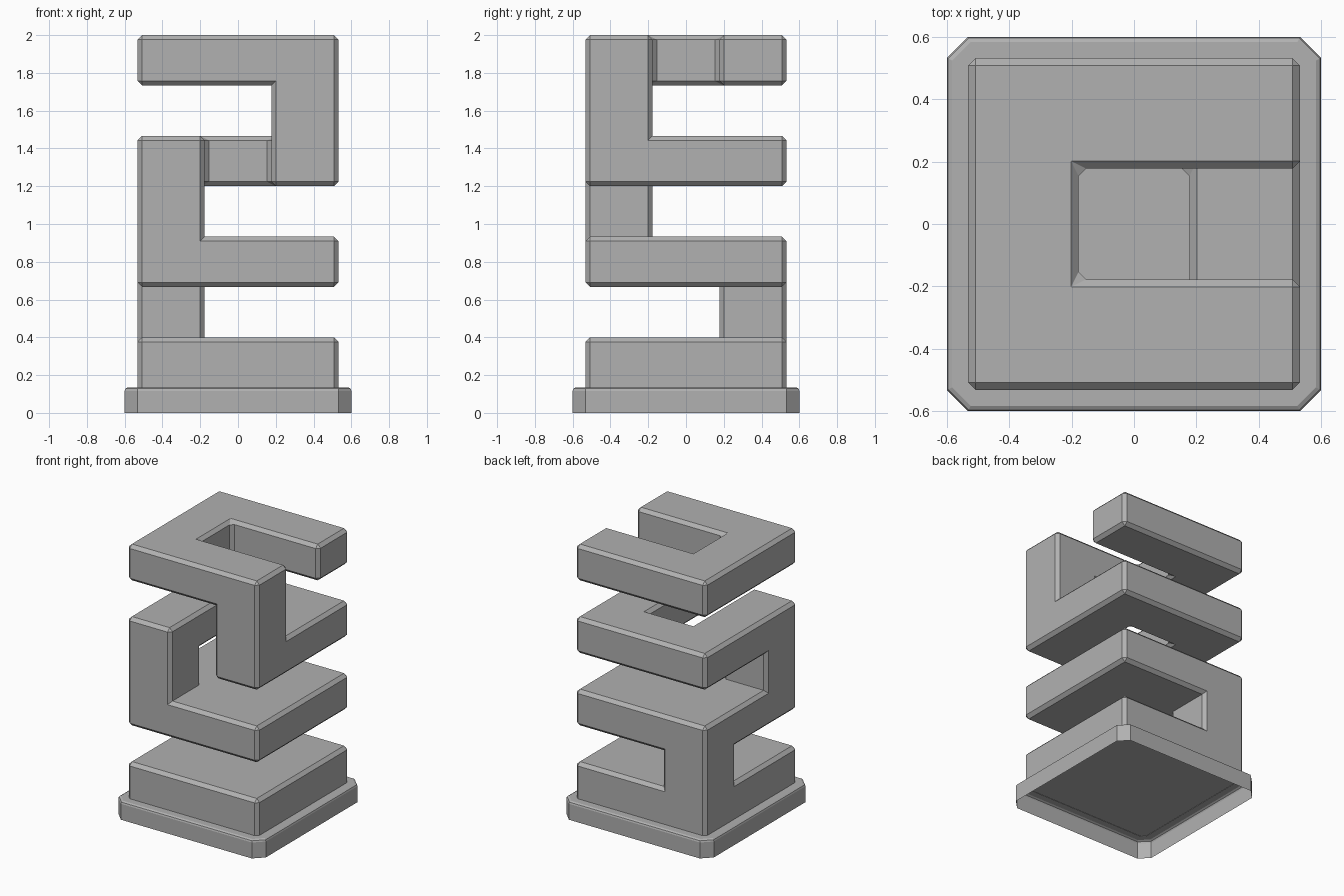
import bpy, bmesh
from mathutils import Vector

if "Cube" in bpy.data.objects:
    bpy.data.objects.remove(bpy.data.objects["Cube"])

GREY = bpy.data.materials.new("dark_grey")
GREY.diffuse_color = (0.44, 0.44, 0.44, 1)
GREY.use_nodes = True
GREY.node_tree.nodes["Principled BSDF"].inputs["Base Color"].default_value = GREY.diffuse_color


def finish(bm, name):
    mesh = bpy.data.meshes.new(name)
    bm.to_mesh(mesh)
    bm.free()
    mesh.materials.append(GREY)
    obj = bpy.data.objects.new(name, mesh)
    bpy.context.collection.objects.link(obj)
    return obj


# Plinth: square with cut corners, bevelled rim, open underneath
def ring(bm, half, cut, z):
    a, b = half, half - cut
    pts = [(b, -a), (a, -b), (a, b), (b, a), (-b, a), (-a, b), (-a, -b), (-b, -a)]
    return [bm.verts.new((x, y, z)) for x, y in pts]


bm = bmesh.new()
rings = [ring(bm, h, c, z) for h, c, z in
         [(0.6, 0.067, 0), (0.6, 0.067, 0.117), (0.596, 0.065, 0.128), (0.584, 0.06, 0.135)]]
for lo, hi in zip(rings, rings[1:]):
    for i in range(8):
        j = (i + 1) % 8
        bm.faces.new((lo[i], lo[j], hi[j], hi[i]))
bm.faces.new(rings[-1])
finish(bm, "plinth")

# Tower: one winding block on a 3 x 3 x 7 grid (rows run front to back)
FULL = ["###", "###", "###"]
LAYERS = [
    FULL,
    ["...", "...", "#.."],   # back left post
    FULL,
    ["#..", "...", "..."],   # front left post
    ["#.#", "#.#", "###"],   # U open to the front
    ["..#", "...", "..."],   # front right post
    ["###", "#..", "###"],   # U open to the right
]
Z0, HALF = 0.133, 0.532
STEP = Vector((2 * HALF / 3, 2 * HALF / 3, (2 - Z0) / 7))
ORIGIN = Vector((-HALF, -HALF, Z0))
BEVEL = 0.024

solid = {(x, y, z) for z, rows in enumerate(LAYERS)
         for y, row in enumerate(rows) for x, c in enumerate(row) if c == "#"}

bm = bmesh.new()
for cell in solid:
    for axis in range(3):
        for side in (0, 1):
            neighbour = list(cell)
            neighbour[axis] += 2 * side - 1
            if tuple(neighbour) in solid:
                continue
            quad = []
            for u, v in [(0, 0), (1, 0), (1, 1), (0, 1)]:
                p = list(cell)
                p[axis] += side
                p[(axis + 1) % 3] += u
                p[(axis + 2) % 3] += v
                quad.append(bm.verts.new(ORIGIN + Vector(p) * STEP))
            bm.faces.new(quad if side else quad[::-1])
bmesh.ops.remove_doubles(bm, verts=bm.verts[:], dist=0.001)
bmesh.ops.dissolve_limit(bm, angle_limit=0.02, verts=bm.verts[:], edges=bm.edges[:])
bm.normal_update()

# Bevel outer edges and the upright inner corners; leave the foot sharp
edges = []
for e in bm.edges:
    a, b = (v.co for v in e.verts)
    foot = max(a.z, b.z) < Z0 + 0.01
    upright = abs(a.z - b.z) > 0.1
    if not foot and (e.is_convex or upright):
        edges.append(e)
bmesh.ops.bevel(bm, geom=edges, offset=BEVEL, offset_type='OFFSET', segments=1,
                profile=0.5, affect='EDGES', clamp_overlap=True)
under = [f for f in bm.faces if all(v.co.z < Z0 + 0.005 for v in f.verts)]
bmesh.ops.delete(bm, geom=under, context='FACES')
finish(bm, "winding_tower")
